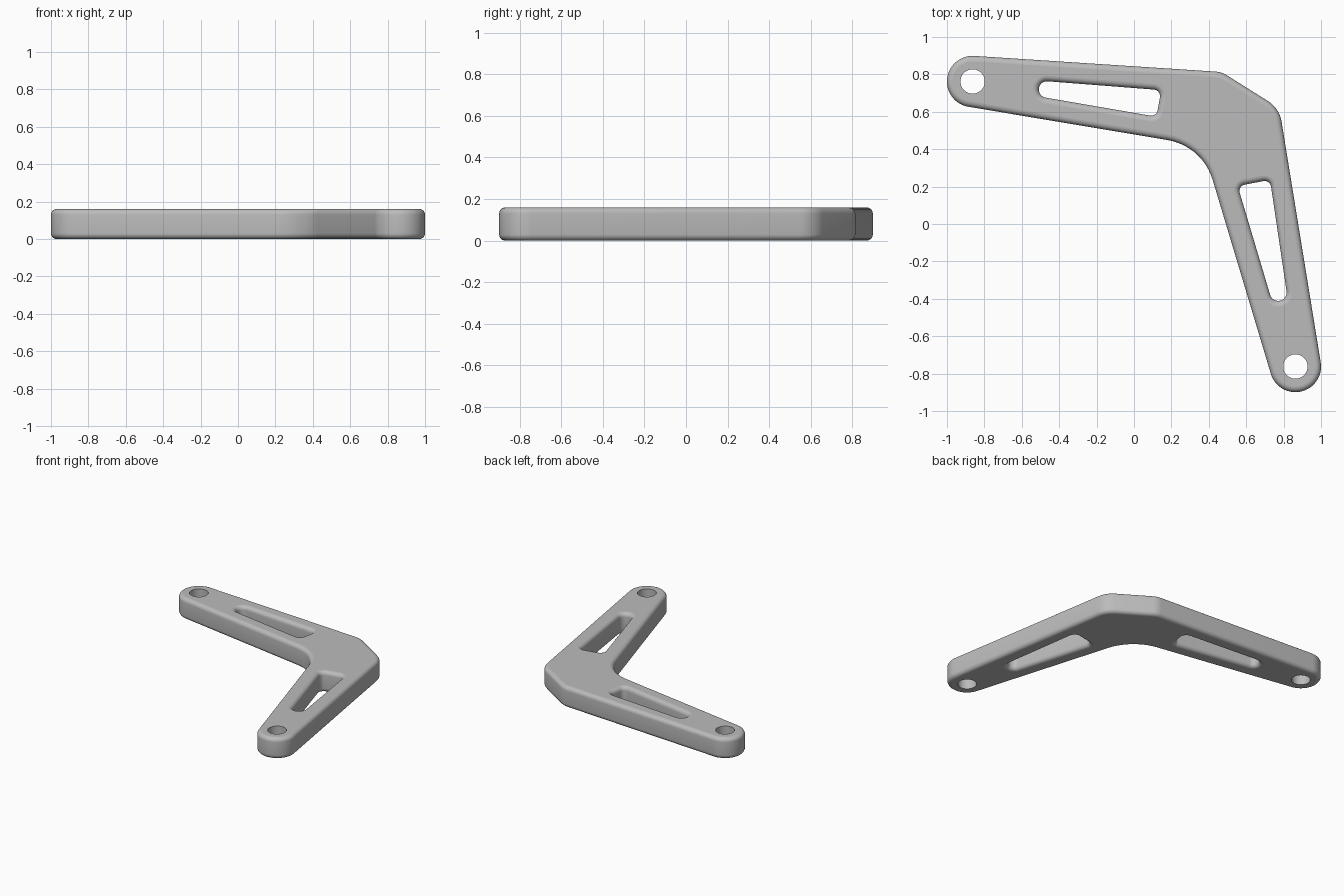
import bpy
import bmesh
from math import atan2, acos, cos, sin, pi, hypot, tau, radians

if "Cube" in bpy.data.objects:
    bpy.data.objects.remove(bpy.data.objects["Cube"], do_unlink=True)

HEIGHT = 0.16
FILLET = 0.03
FILLET_STEPS = 6

# Corner circles, counter-clockwise: x, y, radius (negative = inward curve)
END_A = (-0.863, 0.762)
END_B = (0.863, -0.762)
OUTLINE = [(*END_A, 0.137), (0.13, 0.15, -0.303), (*END_B, 0.137),
           (0.631, 0.522, 0.16), (0.43, 0.695, 0.12)]
WINDOWS = [
    [(-0.465, 0.719, 0.044), (0.092, 0.614, 0.035), (0.103, 0.683, 0.036)],
    [(0.771, -0.366, 0.045), (0.698, 0.195, 0.035), (0.599, 0.176, 0.035)],
]
HOLE_RADIUS = 0.065


def belt(circles, grow):
    """Points of the tangent belt round the circles, offset outward by grow."""
    count = len(circles)
    normals = []
    for i, (x, y, r) in enumerate(circles):
        x2, y2, r2 = circles[(i + 1) % count]
        dx, dy = x2 - x, y2 - y
        normals.append(atan2(dy, dx) - acos((r - r2) / hypot(dx, dy)))
    points = []
    for i, (x, y, r) in enumerate(circles):
        start = normals[i - 1]
        turn = normals[i] - start
        sweep = turn % tau if r > 0 else -((-turn) % tau)
        steps = max(6, round(abs(sweep) / radians(6)))
        for k in range(steps + 1):
            a = start + sweep * k / steps
            points.append((x + (r + grow) * cos(a), y + (r + grow) * sin(a)))
    return points


def ring_circle(centre, radius, sides=48):
    return [(centre[0] + radius * cos(tau * k / sides),
             centre[1] + radius * sin(tau * k / sides)) for k in range(sides)]


def wall(bm, rings):
    """Skin stacked rings (points, z); return the bottom and top edge loops."""
    loops = [[bm.verts.new((x, y, z)) for x, y in pts] for pts, z in rings]
    n = len(loops[0])
    for low, high in zip(loops, loops[1:]):
        for i in range(n):
            j = (i + 1) % n
            bm.faces.new((low[i], low[j], high[j], high[i]))
    return [[bm.edges.get((loop[i], loop[(i + 1) % n])) for i in range(n)]
            for loop in (loops[0], loops[-1])]


def rounded_wall(bm, circles, side):
    """Wall with rounded rims; side is -1 for the outline, 1 for openings."""
    levels = []
    for k in range(FILLET_STEPS + 1):
        t = pi / 2 * k / FILLET_STEPS
        levels.append((FILLET * (1 - sin(t)), FILLET * (1 - cos(t))))
    levels += [(inset, HEIGHT - z) for inset, z in reversed(levels)]
    return wall(bm, [(belt(circles, side * inset), z) for inset, z in levels])


bm = bmesh.new()

# Outer rim, triangular windows and bolt holes
borders = [rounded_wall(bm, OUTLINE, -1)]
borders += [rounded_wall(bm, window, 1) for window in WINDOWS]
for centre in (END_A, END_B):
    circle = ring_circle(centre, HOLE_RADIUS)
    borders.append(wall(bm, [(circle, 0), (circle, HEIGHT)]))

# Flat bottom and top between the borders
for level, direction in ((0, -1), (1, 1)):
    edges = [e for border in borders for e in border[level]]
    bmesh.ops.triangle_fill(bm, use_beauty=True, edges=edges,
                            normal=(0, 0, direction))
bmesh.ops.recalc_face_normals(bm, faces=bm.faces)

mesh = bpy.data.meshes.new("angled_bracket")
bm.to_mesh(mesh)
bm.free()
bracket = bpy.data.objects.new("angled_bracket", mesh)
bpy.context.collection.objects.link(bracket)

# Plain grey finish
grey = bpy.data.materials.new("plain_grey")
grey.use_nodes = True
colour = (0.5, 0.5, 0.5, 1)
grey.diffuse_color = colour
grey.node_tree.nodes["Principled BSDF"].inputs["Base Color"].default_value = colour
mesh.materials.append(grey)

# Smooth rims, flat caps
bpy.ops.object.select_all(action="DESELECT")
bracket.select_set(True)
bpy.context.view_layer.objects.active = bracket
bpy.ops.object.shade_smooth_by_angle(angle=radians(40))
for face in mesh.polygons:
    if abs(face.normal.z) > 0.999:
        face.use_smooth = False
